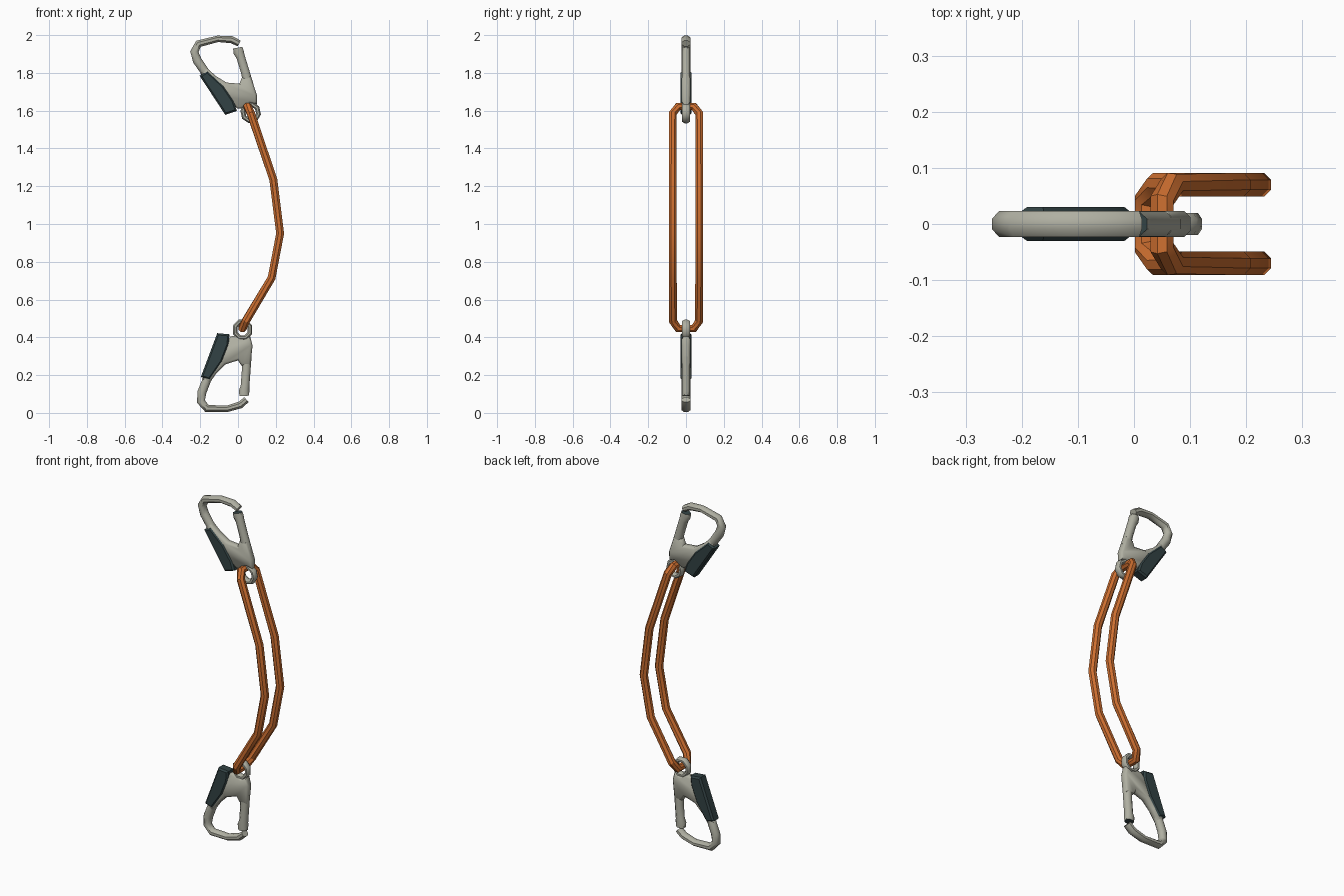
import bpy, bmesh, math
from mathutils import Vector, Matrix

if "Cube" in bpy.data.objects:
    bpy.data.objects.remove(bpy.data.objects["Cube"])


def material(name, rgb):
    m = bpy.data.materials.new(name)
    m.diffuse_color = (*rgb, 1)
    m.use_nodes = True
    m.node_tree.nodes["Principled BSDF"].inputs["Base Color"].default_value = m.diffuse_color
    return m


METAL = material("warm_grey_metal", (0.43, 0.43, 0.36))
GRIP = material("dark_teal_rubber", (0.032, 0.055, 0.058))
ROPE = material("orange_rope", (0.62, 0.16, 0.03))


def finish(bm, name, mats, matrix, angle):
    bmesh.ops.recalc_face_normals(bm, faces=bm.faces)
    bmesh.ops.transform(bm, matrix=matrix, verts=bm.verts)
    me = bpy.data.meshes.new(name)
    bm.to_mesh(me)
    bm.free()
    for m in mats:
        me.materials.append(m)
    ob = bpy.data.objects.new(name, me)
    bpy.context.collection.objects.link(ob)
    if angle:
        bpy.ops.object.select_all(action='DESELECT')
        ob.select_set(True)
        bpy.context.view_layer.objects.active = ob
        bpy.ops.object.shade_smooth_by_angle(angle=math.radians(angle))
    return ob


def sweep(name, path, mats, ref, width=None, matrix=Matrix(), closed=False,
          sides=8, angle=50, dark_end=False):
    """Tube along path of (point, in-plane radius); width = radius along ref."""
    bm = bmesh.new()
    n = len(path)
    pts = [Vector(p) for p, r in path]
    rings = []
    for i, (p, r) in enumerate(path):
        a = pts[i - 1] if closed or i else pts[0]
        b = pts[(i + 1) % n] if closed or i < n - 1 else pts[-1]
        if a != pts[i] and b != pts[i]:
            t = (pts[i] - a).normalized() + (b - pts[i]).normalized()
        else:
            t = b - a
        t.normalize()
        u = (ref - t * ref.dot(t)).normalized()
        v = t.cross(u)
        k = 1 / math.cos(math.pi / sides)
        ring = []
        for j in range(sides):
            ang = (j + 0.5) * 2 * math.pi / sides
            ring.append(bm.verts.new(pts[i] + u * math.cos(ang) * (width or r) * k
                                     + v * math.sin(ang) * r * k))
        rings.append(ring)
    for i in range(n if closed else n - 1):
        a, b = rings[i], rings[(i + 1) % n]
        for j in range(sides):
            q = (j + 1) % sides
            bm.faces.new((a[j], a[q], b[q], b[j]))
    if not closed:
        bm.faces.new(rings[0])
        cap = bm.faces.new(rings[-1])
        if dark_end:
            cap.material_index = 1
    return finish(bm, name, mats, matrix, angle)


def plate(name, outline, half, bevel, mat, matrix, angle):
    """Outline in x,z extruded through y with chamfered rims."""
    bm = bmesh.new()
    f = bm.faces.new([bm.verts.new((x, -half, z)) for x, z in outline])
    ext = bmesh.ops.extrude_face_region(bm, geom=[f])
    verts = [g for g in ext['geom'] if isinstance(g, bmesh.types.BMVert)]
    bmesh.ops.translate(bm, verts=verts, vec=(0, 2 * half, 0))
    rims = [e for e in bm.edges if abs(e.verts[0].co.y - e.verts[1].co.y) < 1e-5]
    bmesh.ops.bevel(bm, geom=rims, offset=bevel, segments=1, affect='EDGES')
    return finish(bm, name, [mat], matrix, angle)


Y = Vector((0, 1, 0))
EYE = Vector((0.024, 0, 0.44))  # centre of the lower clip's eye


def clip(prefix, matrix):
    # eye that the rope passes through
    eye = [((EYE.x + 0.042 * math.cos(a), 0, EYE.z + 0.045 * math.sin(a)), 0.013)
           for a in [(i + 0.5) * math.pi / 4 for i in range(8)]]
    sweep(prefix + "_eye", eye, [METAL], Y, 0.02, matrix, closed=True)
    # solid body between eye and opening
    plate(prefix + "_body",
          [(-0.04, 0.405), (-0.015, 0.408), (0.03, 0.39), (0.065, 0.405),
           (0.077, 0.357), (0.066, 0.25), (0.018, 0.25), (0.0, 0.278),
           (-0.066, 0.257), (-0.114, 0.21), (-0.156, 0.15), (-0.19, 0.18),
           (-0.087, 0.336)], 0.023, 0.011, METAL, matrix, 50)
    # spine, end bend and nose
    frame = [(-0.11, 0.27, 0.022), (-0.165, 0.175, 0.023), (-0.191, 0.11, 0.024),
             (-0.196, 0.06, 0.022), (-0.165, 0.024, 0.020), (-0.06, 0.021, 0.017),
             (0.012, 0.042, 0.019), (0.045, 0.07, 0.017)]
    sweep(prefix + "_frame", [((x, 0, z), r) for x, z, r in frame],
          [METAL], Y, 0.023, matrix)
    # hinged gate with a knob at its tip
    gate = [(0.046, 0.30, 0.026), (0.043, 0.22, 0.023), (0.037, 0.14, 0.023),
            (0.032, 0.115, 0.028), (0.033, 0.09, 0.025)]
    sweep(prefix + "_gate", [((x, 0, z), r) for x, z, r in gate],
          [METAL, GRIP], Y, 0.022, matrix, dark_end=True)
    # rubber grip over the spine
    plate(prefix + "_grip",
          [(-0.11, 0.422), (-0.045, 0.416), (-0.05, 0.36), (-0.085, 0.27),
           (-0.15, 0.175), (-0.197, 0.19)], 0.03, 0.009, GRIP, matrix, 30)


clip("lower_clip", Matrix())
# upper clip: same part turned over and tilted about its eye
clip("upper_clip", Matrix.Translation((0.067, 0, 1.59))
     @ Matrix.Rotation(math.radians(-12.7), 4, 'Y')
     @ Matrix.Rotation(math.pi, 4, 'X') @ Matrix.Translation(-EYE))

# rope loop: one side going down, mirrored side coming back up
side = [(0.05, 0.042, 1.622), (0.068, 0.07, 1.585), (0.187, 0.07, 1.235),
        (0.223, 0.07, 0.95), (0.178, 0.07, 0.715), (0.042, 0.07, 0.488),
        (0.022, 0.042, 0.447)]
loop = side + [(x, -y, z) for x, y, z in reversed(side)]
sweep("rope_loop", [(p, 0.021) for p in loop], [ROPE], Vector((1, 0, 0)),
      closed=True, angle=30)
